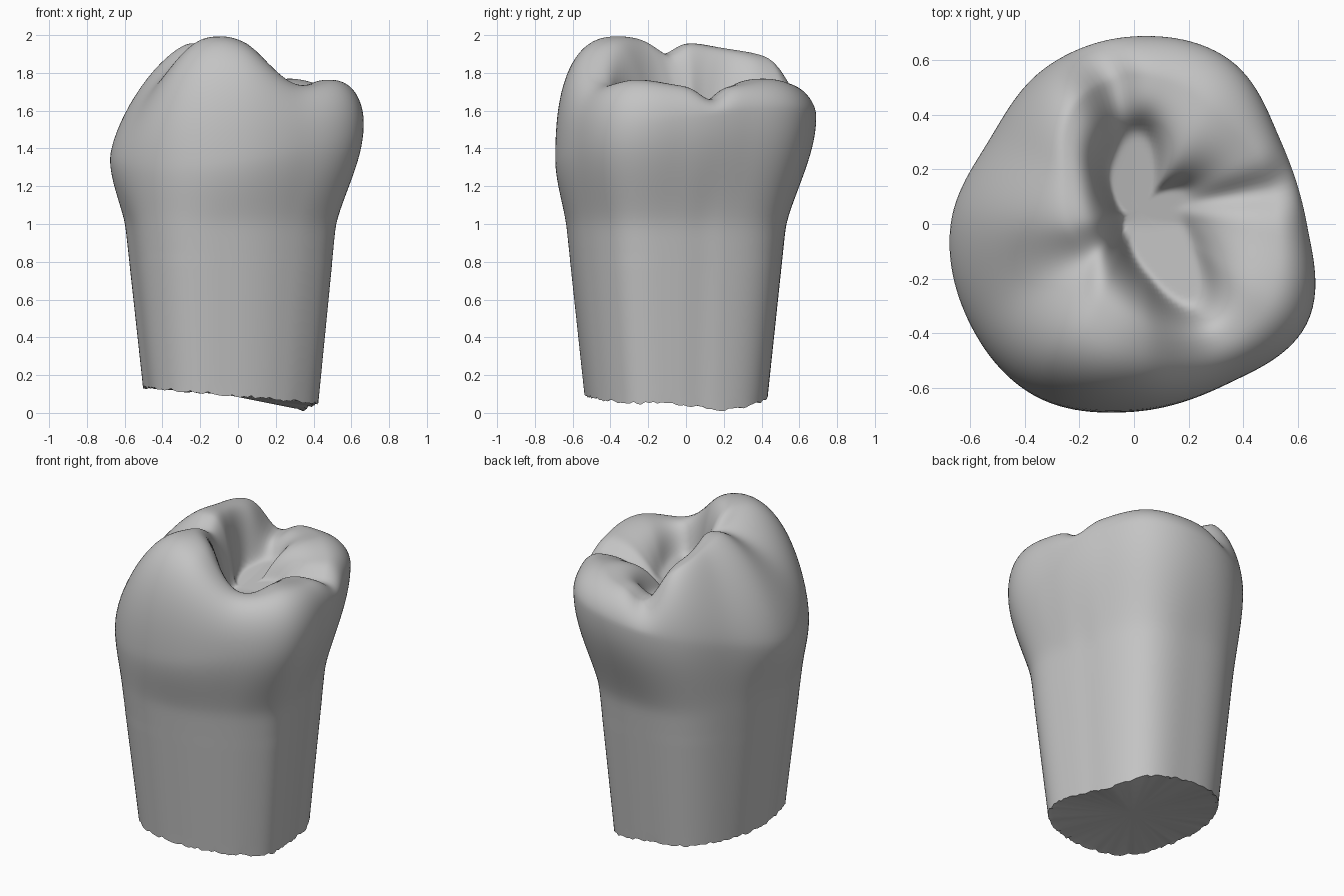
import bpy, bmesh, random
from math import cos, sin, pi, exp

cube = bpy.data.objects.get("Cube")
if cube:
    bpy.data.objects.remove(cube)

random.seed(4)
SEGMENTS = 144

# Values every 30 degrees, counter-clockwise from the model's left side
BULGE_RADIUS = [.635, .62, .70, .69, .66, .615, .675, .705, .73, .69, .68, .735]
ROOT_RATIO = [.69, .715, .715, .70, .77, .79, .70, .73, .73, .69, .69, .68]
CREST_RADIUS = [.47, .47, .48, .54, .52, .36, .30, .27, .40, .42, .48, .51]
CREST_HEIGHT = [1.73, 1.73, 1.77, 1.75, 1.88, 1.935, 1.955, 1.90, 1.99, 1.955, 1.745, 1.765]
BASIN_REACH = [.32, .40, .22, .60, .48, .36, .26, .34, .30, .50, .78, .45]
CREST_CENTRE = (.05, 0)
BASIN_CENTRE = (.02, .05)

# Angle, depth and width of narrow notches in the rim and root
RIM_GROOVES = ((.27, .07, .15), (1.83, .13, .17))
ROOT_FLUTES = ((.3, .012, .2), (3.55, .02, .2), (5.6, .01, .2))


def around(values, angle):
    """Smooth periodic interpolation of values spread around a circle."""
    n = len(values)
    pos = angle / (2 * pi) * n
    i = int(pos)
    t = pos - i
    a, b, c, d = (values[(i + k) % n] for k in (-1, 0, 1, 2))
    return b + t * ((c - a) + t * ((2*a - 5*b + 4*c - d) + t * (3*b - a - 3*c + d))) / 2


def notch(cuts, angle):
    return sum(depth * exp(-((angle - at) / width) ** 2) for at, depth, width in cuts)


def mix(a, b, t):
    return a + (b - a) * t


def basin_floor(x, y):
    return 1.52 + .2 * (max(x, 0) + max(y, 0))


def root_edge(x, y):
    """Slanted break with one low corner."""
    return .09 - .09 * x - .045 * exp(-((x - .3)**2 + (y - .2)**2) / .04)


def section(angle):
    """Profile at one angle, from the broken root edge up to the basin."""
    c, s = cos(angle), sin(angle)
    bulge = around(BULGE_RADIUS, angle)
    bulge_z = 1.46 + .1 * (c + s)
    root = around(ROOT_RATIO, angle)
    neck = root + .14
    crest = around(CREST_RADIUS, angle)
    crest_z = around(CREST_HEIGHT, angle) - notch(RIM_GROOVES, angle)
    reach = around(BASIN_REACH, angle)
    flute = notch(ROOT_FLUTES, angle)

    # inner edge of the flat break
    r = bulge * (root - .05)
    x, y = r * c - .03, r * s - .05
    points = [(x, y, root_edge(x, y) + .005)]

    # root: tapered shaft with shallow flutes and a ragged lower edge
    for k in range(26):
        t = k / 26
        r = bulge * mix(root, neck, t) - flute
        x, y = r * c - .03, r * s - .05
        low = root_edge(x, y)
        if k == 0:
            low = max(0, low + random.uniform(-.008, .008))
        points.append((x, y, mix(low, 1, t)))

    # neck swelling out to the widest line
    for k in range(14):
        t = k / 14
        e = t + t**2 - t**3
        r = bulge * mix(neck, 1, e) - flute * (1 - e)
        points.append((r * c - .03 * (1 - e), r * s - .05 * (1 - e), mix(1, bulge_z, t)))

    # crown shoulder curving in to the crest, fuller at the front
    power = 2 / (1.75 + .3 * c + .65 * min(0, s) ** 2)
    ox, oy = bulge * c, bulge * s
    ix, iy = CREST_CENTRE[0] + crest * c, CREST_CENTRE[1] + crest * s
    for k in range(18):
        a = k / 18 * pi / 2
        inward = 1 - cos(a) ** power
        points.append((mix(ox, ix, inward), mix(oy, iy, inward),
                       mix(bulge_z, crest_z, sin(a) ** power)))

    # domed cusps, steeper on the tall side, falling to the chewing basin
    for k in range(28):
        t = 1 - k / 28
        x, y = mix(BASIN_CENTRE[0], ix, t), mix(BASIN_CENTRE[1], iy, t)
        q = min(1, (1 - t) / (1 - reach))
        points.append((x, y, mix(crest_z, basin_floor(x, y), q ** (3.1 - c))))
    return points


# Loft the sections around the tooth
bm = bmesh.new()
columns = [[bm.verts.new(p) for p in section(2 * pi * i / SEGMENTS)]
           for i in range(SEGMENTS)]
basin = bm.verts.new((*BASIN_CENTRE, basin_floor(*BASIN_CENTRE)))
under = bm.verts.new((-.03, -.05, .09))
for i, col in enumerate(columns):
    nxt = columns[(i + 1) % SEGMENTS]
    for k in range(len(col) - 1):
        bm.faces.new((col[k], nxt[k], nxt[k + 1], col[k + 1]))
    bm.faces.new((col[-1], nxt[-1], basin))
    bm.faces.new((nxt[0], col[0], under))

# Soften the basin, cusp and neck creases, leaving the broken edge crisp
soft = [v for v in bm.verts if v.co.z > .8]
for _ in range(5):
    bmesh.ops.smooth_vert(bm, verts=soft, factor=.4,
                          use_axis_x=True, use_axis_y=True, use_axis_z=True)
bmesh.ops.recalc_face_normals(bm, faces=bm.faces)

mesh = bpy.data.meshes.new("tooth")
bm.to_mesh(mesh)
bm.free()
tooth = bpy.data.objects.new("tooth", mesh)
bpy.context.collection.objects.link(tooth)

# Plain grey finish
grey = bpy.data.materials.new("plain grey")
grey.use_nodes = True
colour = (.55, .55, .55, 1)
grey.diffuse_color = colour
grey.node_tree.nodes["Principled BSDF"].inputs["Base Color"].default_value = colour
mesh.materials.append(grey)

bpy.ops.object.select_all(action='DESELECT')
tooth.select_set(True)
bpy.context.view_layer.objects.active = tooth
bpy.ops.object.shade_smooth_by_angle(angle=pi / 4)
